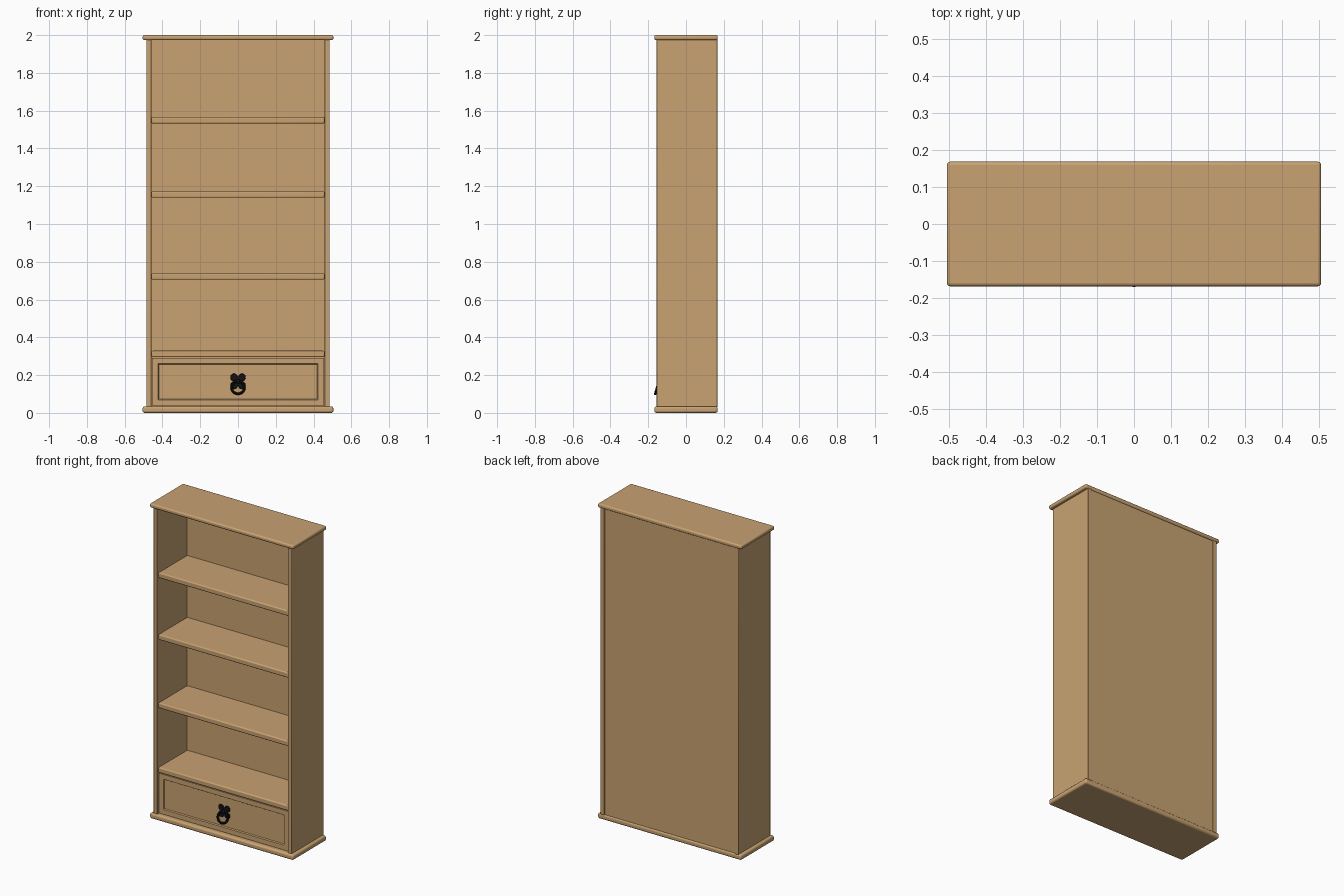
import bpy, bmesh, math
from mathutils import Matrix

if "Cube" in bpy.data.objects:
    bpy.data.objects.remove(bpy.data.objects["Cube"])


def material(name, color, rough):
    m = bpy.data.materials.new(name)
    m.use_nodes = True
    m.diffuse_color = color
    bsdf = m.node_tree.nodes["Principled BSDF"]
    bsdf.inputs["Base Color"].default_value = color
    bsdf.inputs["Roughness"].default_value = rough
    return m


wood = material("light wood", (0.58, 0.365, 0.168, 1), 0.6)
iron = material("black iron", (0.006, 0.006, 0.006, 1), 0.5)


def finish(obj, mat, bevel=0, segments=3):
    obj.data.materials.append(mat)
    bpy.ops.object.select_all(action="DESELECT")
    obj.select_set(True)
    bpy.context.view_layer.objects.active = obj
    bpy.ops.object.shade_smooth_by_angle(angle=math.radians(35))
    if bevel:
        mod = obj.modifiers.new("rounded edges", "BEVEL")
        mod.width = bevel
        mod.segments = segments
    return obj


def from_bmesh(name, bm):
    mesh = bpy.data.meshes.new(name)
    bm.to_mesh(mesh)
    bm.free()
    obj = bpy.data.objects.new(name, mesh)
    bpy.context.collection.objects.link(obj)
    return obj


def box_bmesh(x, y, z):
    bm = bmesh.new()
    size = [b - a for a, b in (x, y, z)]
    mid = [(a + b) / 2 for a, b in (x, y, z)]
    bmesh.ops.create_cube(bm, size=1,
                          matrix=Matrix.Translation(mid) @ Matrix.Diagonal((*size, 1)))
    return bm


def box(name, x, y, z, bevel=0, segments=3):
    return finish(from_bmesh(name, box_bmesh(x, y, z)), wood, bevel, segments)


HALF, INNER = 0.485, 0.458
DEPTH = 0.168

# Rounded top and base boards
box("top_board", (-0.505, 0.505), (-DEPTH, DEPTH), (1.974, 2.0), 0.009)
box("base_board", (-0.505, 0.505), (-DEPTH, DEPTH), (0, 0.034), 0.011)

# Side panels and inset back
for side, s in (("left", 1), ("right", -1)):
    box(side + "_side", sorted((s * INNER, s * HALF)), (-0.155, 0.166), (0.03, 1.978), 0.003, 2)
box("back_panel", (-INNER, INNER), (0.14, 0.161), (0.03, 1.978))

# Shelves with rounded front edges
for i, z in enumerate((0.295, 0.705, 1.139, 1.532)):
    box("shelf_%d" % (i + 1), (-INNER, INNER), (-0.148, 0.145), (z, z + 0.034), 0.007)

# Drawer with a sunken front panel
bm = box_bmesh((-0.454, 0.454), (-0.144, 0.13), (0.038, 0.291))
front = min(bm.faces, key=lambda f: f.calc_center_median().y)
bmesh.ops.inset_region(bm, faces=[front], thickness=0.043)
bmesh.ops.inset_region(bm, faces=[front], thickness=0.006, depth=-0.007)
finish(from_bmesh("drawer", bm), wood)

# Four-lobed handle plate
PLATE_Z = 0.167
bm = bmesh.new()
discs = [(0, 0, 0.026)] + [(sx * 0.021, sz * 0.021, 0.02) for sx in (-1, 1) for sz in (-1, 1)]
for i, (x, z, r) in enumerate(discs):
    turn = Matrix.Translation((x, -0.139 - 0.0003 * i, PLATE_Z + z)) @ Matrix.Rotation(math.pi / 2, 4, "X")
    bmesh.ops.create_cone(bm, cap_ends=True, segments=20, radius1=r, radius2=r * 0.9,
                          depth=0.006, matrix=turn)
bmesh.ops.create_uvsphere(bm, u_segments=16, v_segments=8, radius=0.011,
                          matrix=Matrix.Translation((0, -0.143, PLATE_Z)))
finish(from_bmesh("handle_plate", bm), iron)

# Hanging pull ring, tilted forward at its lower edge
bpy.ops.mesh.primitive_torus_add(major_segments=32, minor_segments=10, major_radius=0.034,
                                 minor_radius=0.007, location=(0, -0.153, 0.134),
                                 rotation=(math.radians(90 - 16), 0, 0))
ring = bpy.context.object
ring.name = "handle_ring"
finish(ring, iron)
